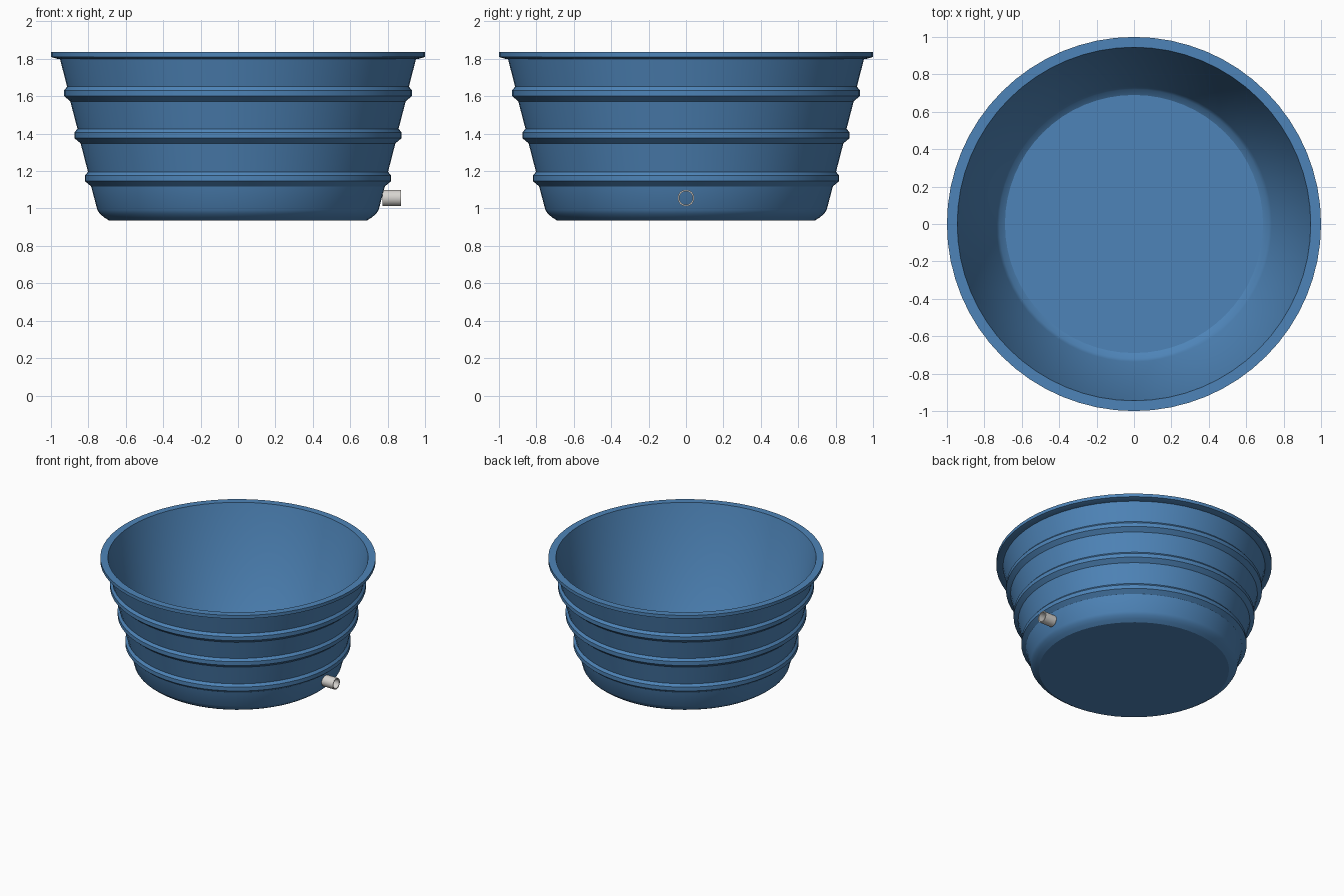
import bpy, bmesh, math
from mathutils import Matrix, Vector

cube = bpy.data.objects.get("Cube")
if cube:
    bpy.data.objects.remove(cube, do_unlink=True)


def material(name, rgb, roughness):
    mat = bpy.data.materials.new(name)
    mat.use_nodes = True
    mat.diffuse_color = (*rgb, 1)
    bsdf = mat.node_tree.nodes["Principled BSDF"]
    bsdf.inputs["Base Color"].default_value = (*rgb, 1)
    bsdf.inputs["Roughness"].default_value = roughness
    return mat


def lathe(name, profile, steps, mat, smooth_angle, closed=False):
    """Revolve (radius, height) points about z."""
    bm = bmesh.new()
    verts = [bm.verts.new((r, 0, z)) for r, z in profile]
    pairs = list(zip(verts, verts[1:]))
    if closed:
        pairs.append((verts[-1], verts[0]))
    edges = [bm.edges.new(p) for p in pairs]
    bmesh.ops.spin(bm, geom=verts + edges, cent=(0, 0, 0), axis=(0, 0, 1),
                   angle=math.tau, steps=steps, use_duplicate=False)
    bmesh.ops.remove_doubles(bm, verts=bm.verts, dist=0.0005)
    bmesh.ops.recalc_face_normals(bm, faces=bm.faces)
    mesh = bpy.data.meshes.new(name)
    bm.to_mesh(mesh)
    bm.free()
    mesh.materials.append(mat)
    obj = bpy.data.objects.new(name, mesh)
    bpy.context.collection.objects.link(obj)
    bpy.ops.object.select_all(action="DESELECT")
    obj.select_set(True)
    bpy.context.view_layer.objects.active = obj
    bpy.ops.object.shade_smooth_by_angle(angle=math.radians(smooth_angle))
    return obj


blue = material("blue plastic", (0.076, 0.231, 0.479), 0.5)
grey = material("light grey metal", (0.68, 0.66, 0.63), 0.4)

# Outer wall: rounded foot, then three raised hoops on a flaring side
profile = [(0, 0.936), (0.69, 0.936), (0.715, 0.952), (0.738, 0.971), (0.752, 0.992)]
for z in (1.16, 1.39, 1.615):
    wall = 0.752 + (z - 0.992) * 0.245
    hoop = wall + 0.025
    profile += [(wall - 0.008, z - 0.042), (hoop, z - 0.014),
                (hoop, z + 0.017), (wall + 0.009, z + 0.036)]

# Rim lip, plain inner wall and floor
profile += [(0.952, 1.8), (0.965, 1.8), (1.0, 1.81), (1.0, 1.836), (0.945, 1.836),
            (0.736, 0.99), (0.72, 0.97), (0.69, 0.951), (0, 0.951)]
lathe("tub", profile, 64, blue, 28)

# Hollow drain pipe on the left side
pipe = lathe("drain_pipe", [(0.044, 0), (0.044, 0.1), (0.036, 0.1), (0.036, 0)],
             32, grey, 30, closed=True)
pipe.data.transform(Matrix.Translation(Vector((0.772, 0, 1.056)))
                    @ Matrix.Rotation(math.pi / 2, 4, "Y"))
